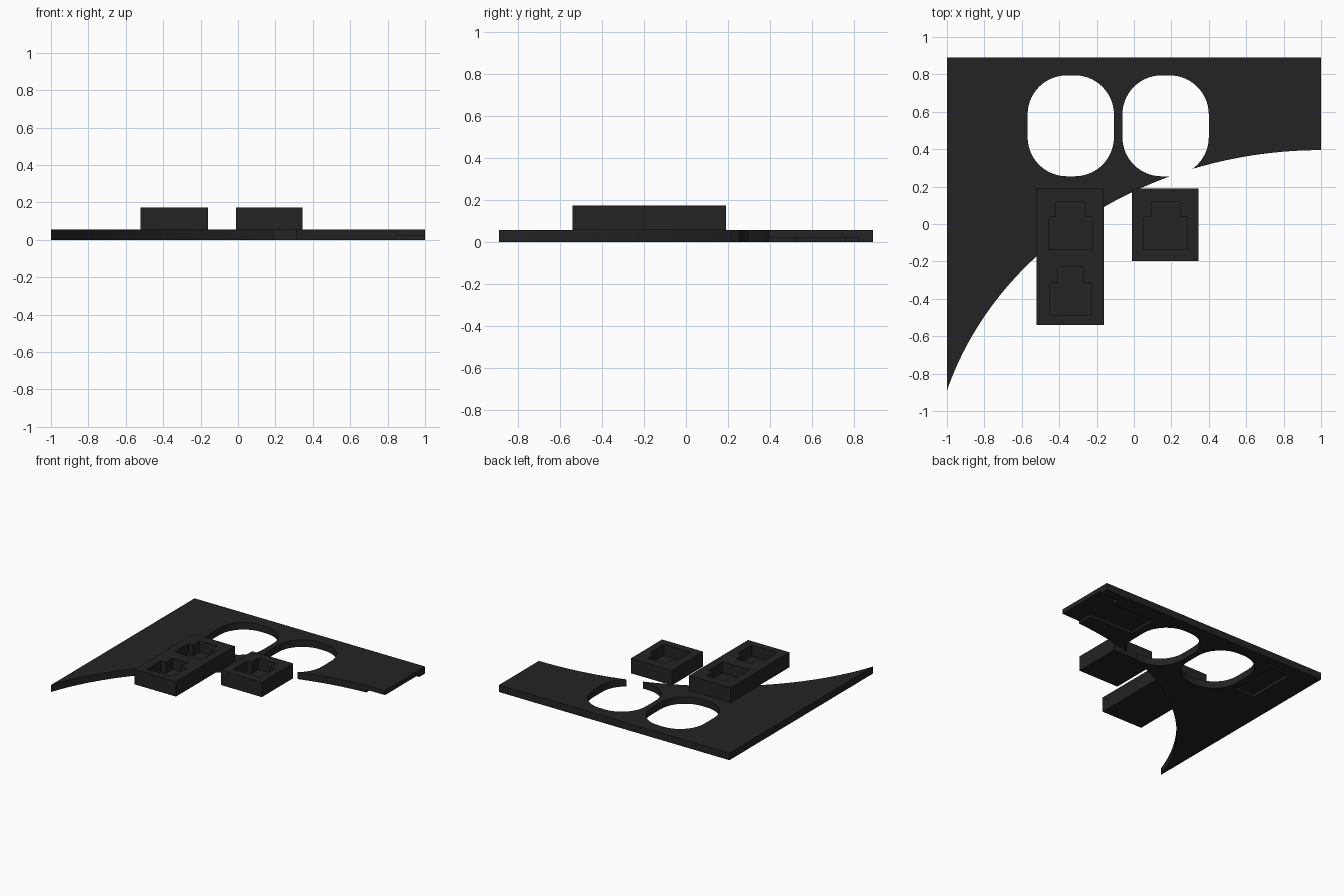
import bpy
import bmesh
import math

if "Cube" in bpy.data.objects:
    bpy.data.objects.remove(bpy.data.objects["Cube"])

black = bpy.data.materials.new("matte_black")
black.diffuse_color = (0.017, 0.017, 0.017, 1)
black.use_nodes = True
black.node_tree.nodes["Principled BSDF"].inputs["Base Color"].default_value = black.diffuse_color


def prism(name, outline, z0, z1):
    """Extrude a flat outline between two heights."""
    bm = bmesh.new()
    face = bm.faces.new([bm.verts.new((x, y, z0)) for x, y in outline])
    ext = bmesh.ops.extrude_face_region(bm, geom=[face])
    for v in ext["geom"]:
        if isinstance(v, bmesh.types.BMVert):
            v.co.z = z1
    bmesh.ops.recalc_face_normals(bm, faces=bm.faces)
    mesh = bpy.data.meshes.new(name)
    bm.to_mesh(mesh)
    bm.free()
    mesh.materials.append(black)
    ob = bpy.data.objects.new(name, mesh)
    bpy.context.collection.objects.link(ob)
    return ob


def rect(x0, x1, y0, y1):
    return [(x0, y0), (x1, y0), (x1, y1), (x0, y1)]


def rounded(cx, cy, hw, hh, r, n=14):
    pts = []
    for k, (sx, sy) in enumerate([(1, 1), (-1, 1), (-1, -1), (1, -1)]):
        for i in range(n + 1):
            a = math.pi / 2 * (k + i / n)
            pts.append((cx + sx * (hw - r) + r * math.cos(a),
                        cy + sy * (hh - r) + r * math.sin(a)))
    return pts


def jack(cx, y0, w, tip):
    """Stepped socket outline: wide body with a narrower latch slot."""
    y1, y2 = y0 + 0.175, y0 + 0.257
    return [(cx - w, y0), (cx + w, y0), (cx + w, y1), (cx + tip, y1),
            (cx + tip, y2), (cx - tip, y2), (cx - tip, y1), (cx - w, y1)]


def cut(ob, outlines, z0, z1):
    """Subtract prisms from an object and bake the result."""
    for outline in outlines:
        cutter = prism("cutter", outline, z0, z1)
        cutter.hide_render = True
        mod = ob.modifiers.new("cut", 'BOOLEAN')
        mod.operation = 'DIFFERENCE'
        mod.solver = 'EXACT'
        mod.object = cutter
        bpy.context.view_layer.update()
        baked = bpy.data.meshes.new_from_object(
            ob.evaluated_get(bpy.context.evaluated_depsgraph_get()))
        ob.modifiers.clear()
        ob.data = baked
        bpy.data.objects.remove(cutter)


# Cover plate with an elliptical front edge
T = 0.055
A, B, CY = 2.087, 1.80, -1.405
edge = []
for i in range(65):
    t = math.asin(2 / A) * (1 - i / 64)
    edge.append((1 - A * math.sin(t), CY + B * math.cos(t)))
plate = prism("cover_plate", edge + [(1, 0.89), (-1, 0.89)], 0, T)

# Two outlet openings, the second breaks through the curved edge
cut(plate, [rounded(cx, 0.525, 0.231, 0.27, 0.21) for cx in (-0.338, 0.169)],
    -0.1, 0.2)

# Shallow underside recesses
cut(plate, [rect(0.84, 1.1, 0.3, 0.82), rect(0.46, 0.85, 0.52, 0.76),
            rect(-0.79, -0.62, 0.39, 0.78)], -0.1, 0.02)

# Jack blocks with stepped sockets
double = prism("double_jack_block", rect(-0.52, -0.16, -0.54, 0.19), T, 0.172)
cut(double, [jack(-0.34, -0.137, 0.117, 0.077),
             jack(-0.34, -0.487, 0.110, 0.067)], 0.085, 0.3)
single = prism("single_jack_block", rect(-0.01, 0.345, -0.197, 0.19), T, 0.172)
cut(single, [jack(0.17, -0.137, 0.117, 0.077)], 0.085, 0.3)

# Smooth the curved walls, keep the corners sharp
for ob in (plate, double, single):
    bpy.ops.object.select_all(action='DESELECT')
    ob.select_set(True)
    bpy.context.view_layer.objects.active = ob
    bpy.ops.object.shade_smooth_by_angle(angle=math.radians(30))
